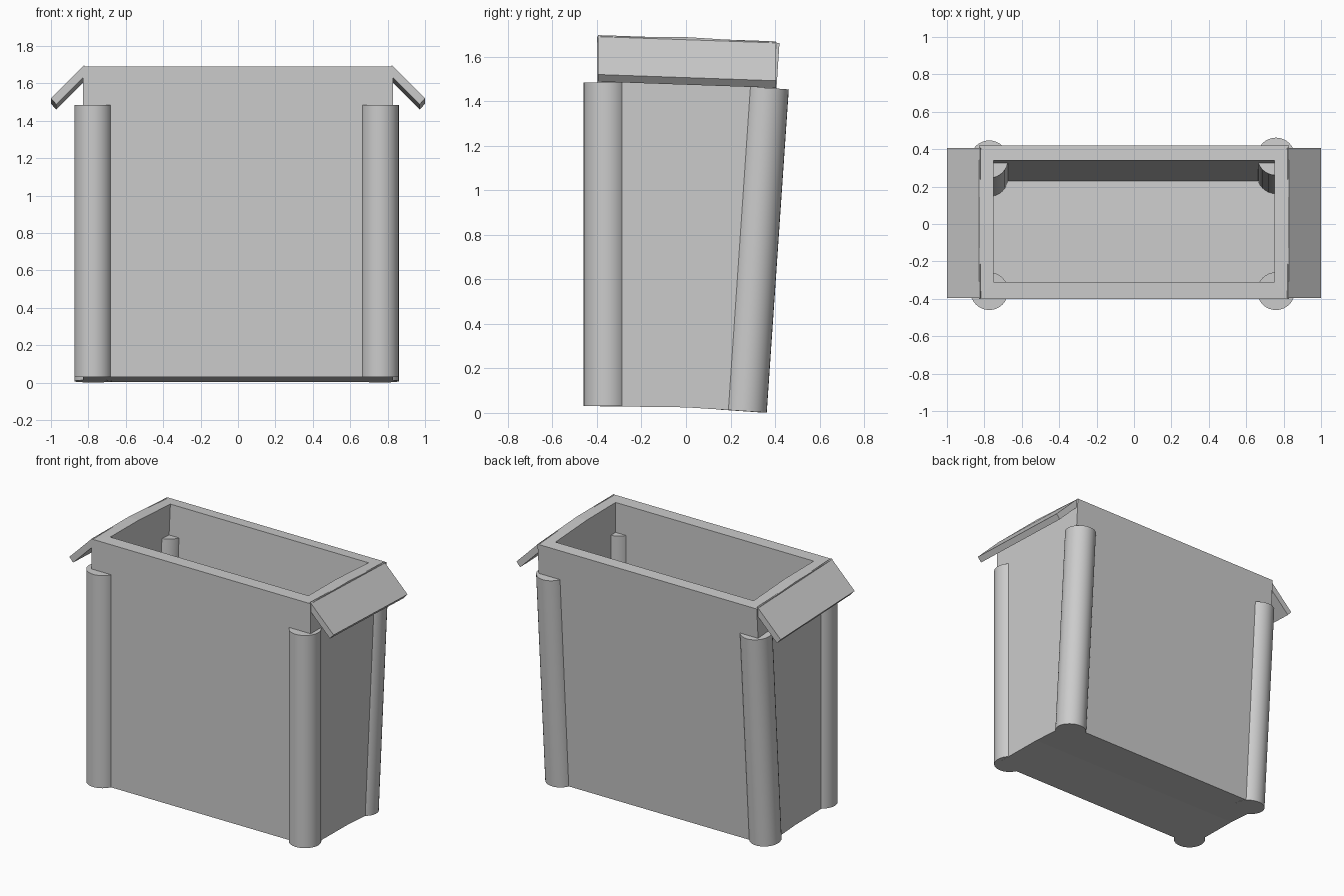
import bpy, bmesh
from mathutils import Vector

if "Cube" in bpy.data.objects:
    bpy.data.objects.remove(bpy.data.objects["Cube"])


def make_object(name, bm):
    bmesh.ops.recalc_face_normals(bm, faces=bm.faces[:])
    mesh = bpy.data.meshes.new(name)
    bm.to_mesh(mesh)
    bm.free()
    obj = bpy.data.objects.new(name, mesh)
    bpy.context.collection.objects.link(obj)
    return obj


def bin_body():
    # Each ring: half width, then (y, z) at the front, the middle and the back
    rings = [
        (0.83, (-0.40, 0.030), (0, 0.025), (0.31, 0.005)),   # outer bottom
        (0.83, (-0.40, 1.690), (0, 1.688), (0.42, 1.662)),   # outer rim
        (0.75, (-0.31, 1.690), (0, 1.688), (0.34, 1.667)),   # inner rim
        (0.75, (-0.31, 0.040), (0, 0.035), (0.23, 0.020)),   # inner floor
    ]
    bm = bmesh.new()
    loops = []
    for w, f, m, b in rings:
        pts = [(-w, *f), (w, *f), (w, *m), (w, *b), (-w, *b), (-w, *m)]
        loops.append([bm.verts.new(p) for p in pts])
    for lo, hi in zip(loops, loops[1:]):
        for i in range(6):
            j = (i + 1) % 6
            bm.faces.new((lo[i], lo[j], hi[j], hi[i]))
    for v in (loops[0], loops[-1]):
        bm.faces.new((v[0], v[1], v[2], v[5]))
        bm.faces.new((v[5], v[2], v[3], v[4]))
    return make_object("bin_body", bm)


def post(name, bottom, top, radius=0.101):
    bottom, top = Vector(bottom), Vector(top)
    axis = top - bottom
    bm = bmesh.new()
    bmesh.ops.create_cone(bm, cap_ends=True, segments=32, radius1=radius,
                          radius2=radius, depth=axis.length)
    rot = axis.to_track_quat('Z', 'Y').to_matrix()
    bmesh.ops.rotate(bm, verts=bm.verts[:], matrix=rot)
    bmesh.ops.translate(bm, verts=bm.verts[:], vec=(bottom + top) / 2)
    obj = make_object(name, bm)
    bpy.ops.object.select_all(action='DESELECT')
    obj.select_set(True)
    bpy.context.view_layer.objects.active = obj
    bpy.ops.object.shade_smooth_by_angle()


def flap(name, side):
    # Slanted slab, dropping slightly towards the back
    profile = [(0.82, 1.697), (1.0, 1.522), (1.0, 1.50), (0.972, 1.49),
               (0.80, 1.66)]
    profile = [(0.823, 1.697), (1.0, 1.52), (0.972, 1.488), (0.80, 1.66)]
    bm = bmesh.new()
    ends = [[bm.verts.new((side * x, y, z - drop)) for x, z in profile]
            for y, drop in ((-0.395, 0.0), (0.405, 0.028))]
    n = len(profile)
    for i in range(n):
        j = (i + 1) % n
        bm.faces.new((ends[0][i], ends[0][j], ends[1][j], ends[1][i]))
    for end in ends:
        bm.faces.new(end)
    make_object(name, bm)


bin_body()

# Upright front posts and leaning back posts
for label, x, back_shift in (("left", -0.774, -0.015), ("right", 0.759, 0.0)):
    post(f"front_post_{label}", (x, -0.359, 0.03), (x, -0.359, 1.485))
    post(f"back_post_{label}", (x, 0.262 + back_shift, 0.008),
         (x, 0.361 + back_shift, 1.46))

# Side flaps
for label, side in (("left", -1), ("right", 1)):
    flap(f"side_flap_{label}", side)
